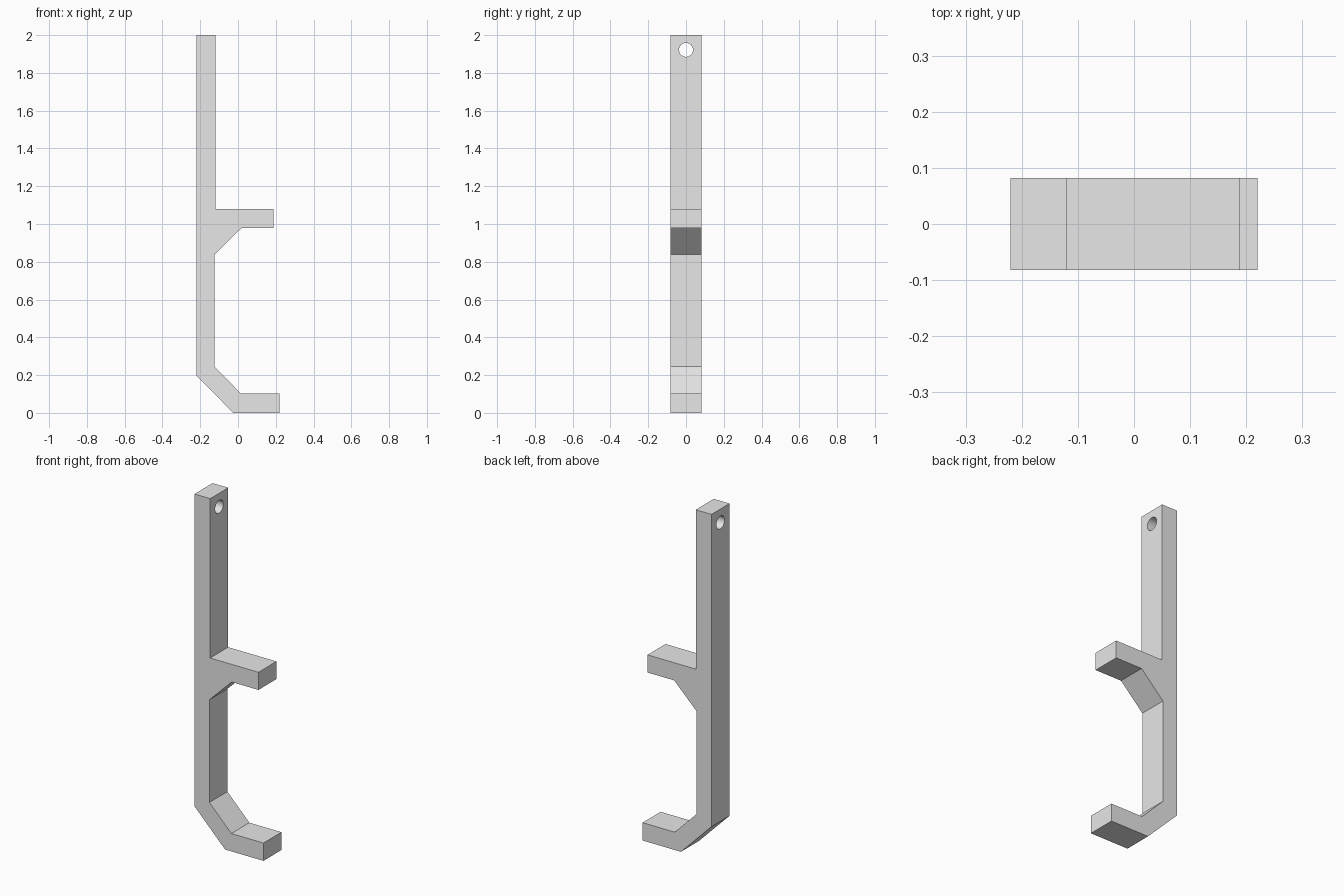
import bpy, bmesh
from mathutils import Matrix, Vector

cube = bpy.data.objects.get("Cube")
if cube:
    bpy.data.objects.remove(cube, do_unlink=True)

HALF_WIDTH = 0.082

grey = bpy.data.materials.new("light grey")
grey.use_nodes = True
grey.diffuse_color = (0.8, 0.8, 0.8, 1)
grey.node_tree.nodes["Principled BSDF"].inputs["Base Color"].default_value = (0.8, 0.8, 0.8, 1)


def add_object(name, bm):
    bmesh.ops.recalc_face_normals(bm, faces=bm.faces)
    mesh = bpy.data.meshes.new(name)
    bm.to_mesh(mesh)
    bm.free()
    mesh.materials.append(grey)
    obj = bpy.data.objects.new(name, mesh)
    bpy.context.collection.objects.link(obj)
    return obj


# Side profile (x, z): spine, braced upper arm and angled lower arm
profile = [
    (-0.22, 2.0), (-0.22, 0.197), (-0.025, 0.0), (0.22, 0.0),
    (0.22, 0.103), (0.015, 0.103), (-0.125, 0.245), (-0.125, 0.838),
    (0.018, 0.978), (0.188, 0.978), (0.188, 1.08), (-0.12, 1.08), (-0.12, 2.0),
]
bm = bmesh.new()
side = bm.faces.new([bm.verts.new((x, -HALF_WIDTH, z)) for x, z in profile])
extruded = bmesh.ops.extrude_face_region(bm, geom=[side])["geom"]
bmesh.ops.translate(bm, vec=Vector((0, 2 * HALF_WIDTH, 0)),
                    verts=[v for v in extruded if isinstance(v, bmesh.types.BMVert)])
bracket = add_object("double_hook_bracket", bm)

# Round mounting hole through the top of the spine
bm = bmesh.new()
bmesh.ops.create_cone(bm, cap_ends=True, segments=32, radius1=0.037, radius2=0.037, depth=0.3,
                      matrix=Matrix.Translation((-0.17, 0, 1.922)) @ Matrix.Rotation(1.5707963, 4, 'Y'))
cutter = add_object("mounting_hole_cutter", bm)
cutter.hide_render = True
cutter.hide_viewport = True

hole = bracket.modifiers.new("mounting hole", 'BOOLEAN')
hole.operation = 'DIFFERENCE'
hole.solver = 'EXACT'
hole.object = cutter

# Smooth hole wall, crisp edges elsewhere
bpy.ops.object.select_all(action='DESELECT')
bracket.select_set(True)
bpy.context.view_layer.objects.active = bracket
bpy.ops.object.modifier_apply(modifier=hole.name)
bpy.ops.object.shade_smooth_by_angle()
bpy.data.objects.remove(cutter, do_unlink=True)
